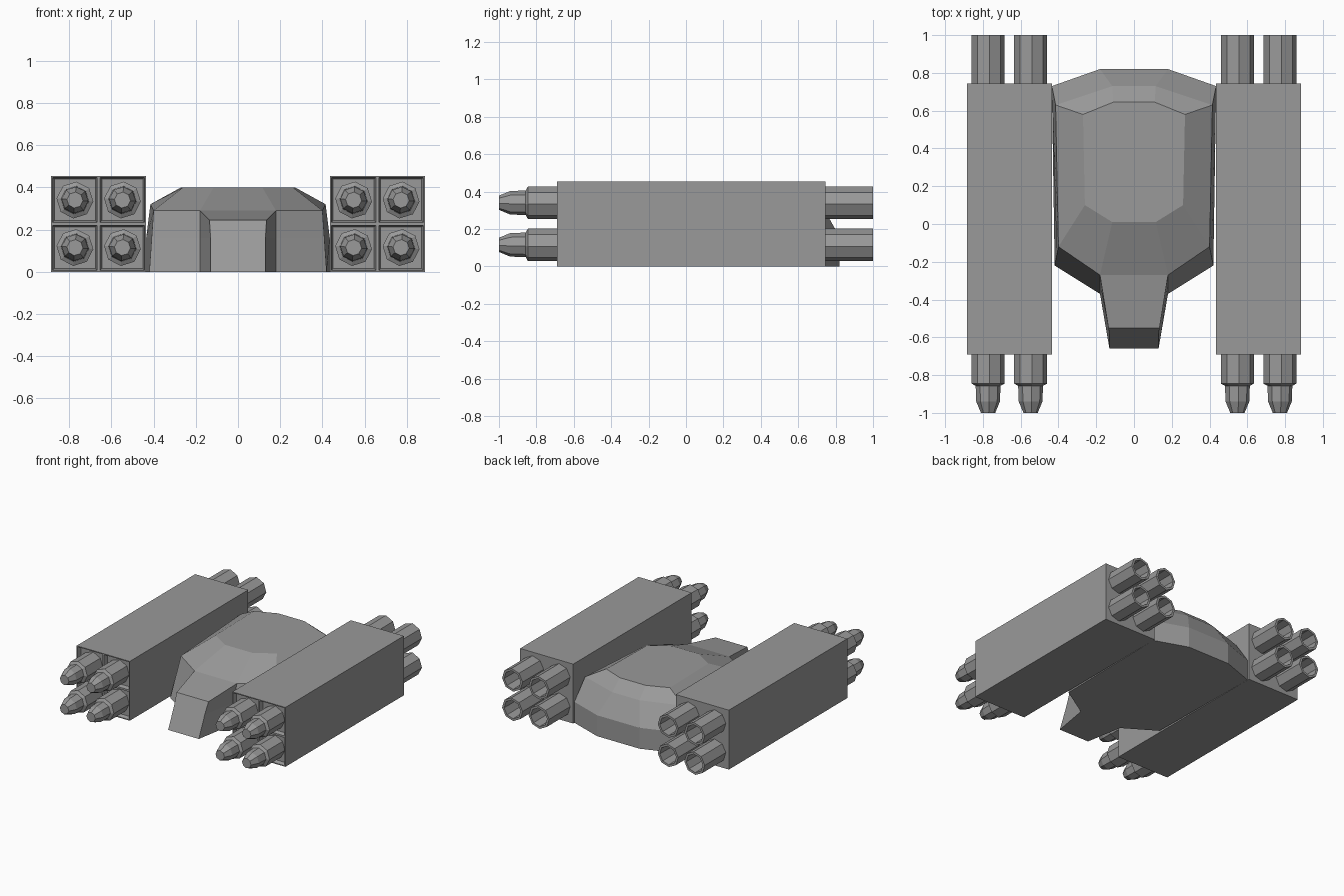
import bpy, bmesh, math
from mathutils import Vector

if "Cube" in bpy.data.objects:
    bpy.data.objects.remove(bpy.data.objects["Cube"])

grey = bpy.data.materials.new("mid_grey")
grey.diffuse_color = (0.32, 0.32, 0.32, 1)
grey.use_nodes = True
grey.node_tree.nodes["Principled BSDF"].inputs["Base Color"].default_value = grey.diffuse_color


def finish(name, bm):
    bmesh.ops.recalc_face_normals(bm, faces=bm.faces)
    me = bpy.data.meshes.new(name)
    bm.to_mesh(me)
    bm.free()
    me.materials.append(grey)
    ob = bpy.data.objects.new(name, me)
    bpy.context.collection.objects.link(ob)
    return ob


def lathe(name, x, z, profile):
    """Eight-sided part along y from (y, radius) pairs, capped at both ends."""
    bm = bmesh.new()
    rings = []
    for y, r in profile:
        angles = [math.radians(40 + 45 * k) for k in range(8)]
        rings.append([bm.verts.new((x + r * math.cos(a), y, z + r * math.sin(a)))
                      for a in angles])
    for a, b in zip(rings, rings[1:]):
        for k in range(8):
            bm.faces.new((a[k], a[(k + 1) % 8], b[(k + 1) % 8], b[k]))
    bm.faces.new(rings[0])
    bm.faces.new(rings[-1])
    return finish(name, bm)


# Central hull: half outlines from nose to tail, mirrored into rings
floor = [(.13, -.66, 0), (.18, -.37, 0), (.42, -.22, 0), (.435, .73, 0), (.18, .82, 0)]
waist = [(.13, -.588, .16), (.18, -.315, .16), (.409, -.165, .16),
         (.435, .73, .16), (.18, .82, .16)]
shoulder = [(.135, -.55, .245), (.18, -.27, .29), (.40, -.12, .29),
            (.415, .63, .32), (.115, .73, .32)]
roof = [(.115, .01, .4), (.26, .10, .4), (.27, .58, .4), (.11, .645, .4)]

bm = bmesh.new()


def ring(half):
    right = [bm.verts.new(p) for p in half]
    left = [bm.verts.new((-x, y, z)) for x, y, z in reversed(half)]
    return right + left


f, w, s, r = ring(floor), ring(waist), ring(shoulder), ring(roof)
for a, b in ((f, w), (w, s)):
    for k in range(10):
        bm.faces.new((a[k], a[(k + 1) % 10], b[(k + 1) % 10], b[k]))
deck = s[1:9]                       # shoulder ring without the nose tip
for k in range(8):
    n = (k + 1) % 8
    bm.faces.new((deck[k], deck[n], r[n], r[k]))
bm.faces.new((s[0], s[1], s[8], s[9]))   # nose top
bm.faces.new(r)
bm.faces.new(f)
finish("hull", bm)

# Launcher pods with four recessed cells in the front
X0, X1, Y0, Y1, H = .435, .885, -.69, .745, .455
for side, label in ((-1, "left"), (1, "right")):
    cx = side * (X0 + X1) / 2
    bm = bmesh.new()
    bmesh.ops.create_cube(bm, size=1)
    for v in bm.verts:
        v.co = Vector((cx + v.co.x * (X1 - X0), (Y0 + Y1) / 2 + v.co.y * (Y1 - Y0),
                       H / 2 + v.co.z * H))
    for point, axis in (((cx, 0, 0), (1, 0, 0)), ((0, 0, H / 2), (0, 0, 1))):
        front = [q for q in bm.faces if q.normal.y < -.9]
        edges = {e for q in front for e in q.edges}
        verts = {v for q in front for v in q.verts}
        bmesh.ops.bisect_plane(bm, geom=front + list(edges) + list(verts),
                               plane_co=point, plane_no=axis)
        bm.normal_update()
    cells = [q for q in bm.faces if q.normal.y < -.9]
    bmesh.ops.inset_individual(bm, faces=cells, thickness=.01)
    bmesh.ops.inset_individual(bm, faces=cells, thickness=.012, depth=-.03)
    finish(label + "_pod", bm)

    # Missiles in front and hollow exhaust tubes behind
    for i, x in enumerate((cx - .1125, cx + .1125)):
        for j, z in enumerate((.115, .34)):
            tag = f"{label}_{i}_{j}"
            lathe("missile_" + tag, x, z, [(-.655, .0875), (-.845, .0875), (-.857, .066),
                                           (-.94, .063), (-1, .038)])
            lathe("exhaust_tube_" + tag, x, z, [(.74, .0875), (1, .0875), (1, .07),
                                                (.75, .066)])
